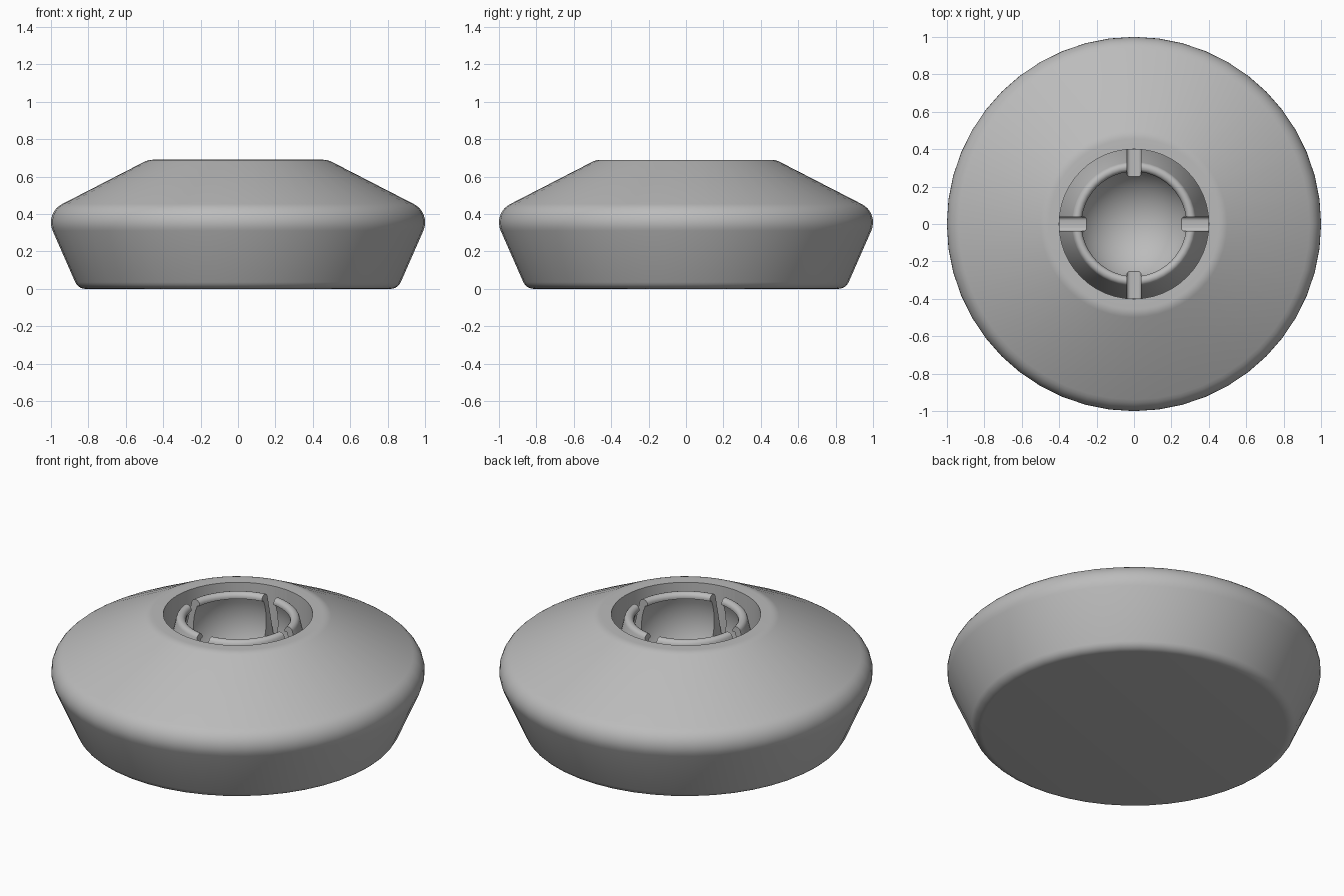
import bpy, bmesh
from math import sin, cos, pi, radians, asin, acos

old = bpy.data.objects.get("Cube")
if old:
    bpy.data.objects.remove(old)

grey = bpy.data.materials.new("plain grey")
grey.use_nodes = True
colour = (0.5, 0.5, 0.5, 1)
grey.diffuse_color = colour
grey.node_tree.nodes["Principled BSDF"].inputs["Base Color"].default_value = colour


def arc(r, z, radius, start, end, steps):
    """Points on an arc in the (radius, height) plane, angles in degrees."""
    angles = [radians(start + (end - start) * i / steps) for i in range(steps + 1)]
    return [(r + radius * cos(a), z + radius * sin(a)) for a in angles]


def lathe(name, profile, sides):
    """Revolve a profile about z; points at radius 0 become poles."""
    bm = bmesh.new()
    rings = []
    for r, z in profile:
        if r < 1e-5:
            rings.append([bm.verts.new((0, 0, z))] * sides)
        else:
            rings.append([bm.verts.new((r * cos(2 * pi * i / sides),
                                        r * sin(2 * pi * i / sides), z))
                          for i in range(sides)])
    for low, high in zip(rings, rings[1:]):
        for i in range(sides):
            j = (i + 1) % sides
            corners = dict.fromkeys((low[i], low[j], high[j], high[i]))
            bm.faces.new(list(corners))
    bmesh.ops.recalc_face_normals(bm, faces=bm.faces)
    mesh = bpy.data.meshes.new(name)
    bm.to_mesh(mesh)
    bm.free()
    obj = bpy.data.objects.new(name, mesh)
    bpy.context.collection.objects.link(obj)
    mesh.materials.append(grey)
    return obj


# Ball socket dimensions
ball_r, ball_z, mouth_r, slot_z = 0.32, 0.52, 0.285, 0.327
mouth_angle = math_angle = acos(mouth_r / ball_r) * 180 / pi

# Outer shell, rim, recess, snap-finger ring and socket in one profile
profile = [(0, 0)]
profile += arc(0.815, 0.06, 0.06, -90, -24, 5)          # bottom fillet
profile += arc(0.89, 0.355, 0.11, -24, 64, 8)           # widest edge
profile += arc(0.455, 0.59, 0.10, 64, 90, 4)            # rim fillet
profile += [(0.40, 0.69), (0.40, 0.36)]                 # recess wall
profile += arc(0.306, 0.654, 0.026, 14, 195, 8)         # rounded finger tip
profile += arc(0, ball_z, ball_r, mouth_angle - 4, -90, 18)  # socket
body = lathe("socket_base", profile, 48)


# Cross-shaped slots dividing the ring into four fingers
def slot_cutter(name, turn):
    bm = bmesh.new()
    bmesh.ops.create_cube(bm, size=1)
    bmesh.ops.scale(bm, vec=(0.797, 0.076, 0.5), verts=bm.verts)
    bmesh.ops.translate(bm, vec=(0, 0, slot_z + 0.25), verts=bm.verts)
    floor_edges = [e for e in bm.edges
                   if all(v.co.z < slot_z + 0.01 for v in e.verts)
                   and abs(e.verts[0].co.x - e.verts[1].co.x) > 0.1]
    bmesh.ops.bevel(bm, geom=floor_edges, offset=0.02, segments=4,
                    profile=0.5, affect='EDGES')
    mesh = bpy.data.meshes.new(name)
    bm.to_mesh(mesh)
    bm.free()
    obj = bpy.data.objects.new(name, mesh)
    bpy.context.collection.objects.link(obj)
    obj.rotation_euler.z = turn
    mesh.materials.append(grey)
    obj.hide_render = True
    obj.hide_viewport = True
    return obj


for name, turn in (("slot_cutter_across", 0), ("slot_cutter_along", pi / 2)):
    cut = body.modifiers.new(name, 'BOOLEAN')
    cut.operation = 'DIFFERENCE'
    cut.solver = 'EXACT'
    cut.object = slot_cutter(name, turn)

# Bake the cuts, then remove the cutters
bpy.context.view_layer.update()
graph = bpy.context.evaluated_depsgraph_get()
cut_mesh = bpy.data.meshes.new_from_object(body.evaluated_get(graph))
cutters = [m.object for m in body.modifiers]
body.modifiers.clear()
body.data = cut_mesh
for cutter in cutters:
    bpy.data.objects.remove(cutter)

# Smooth shading with sharp edges kept
bpy.ops.object.select_all(action='DESELECT')
body.select_set(True)
bpy.context.view_layer.objects.active = body
bpy.ops.object.shade_smooth_by_angle(angle=radians(35))
